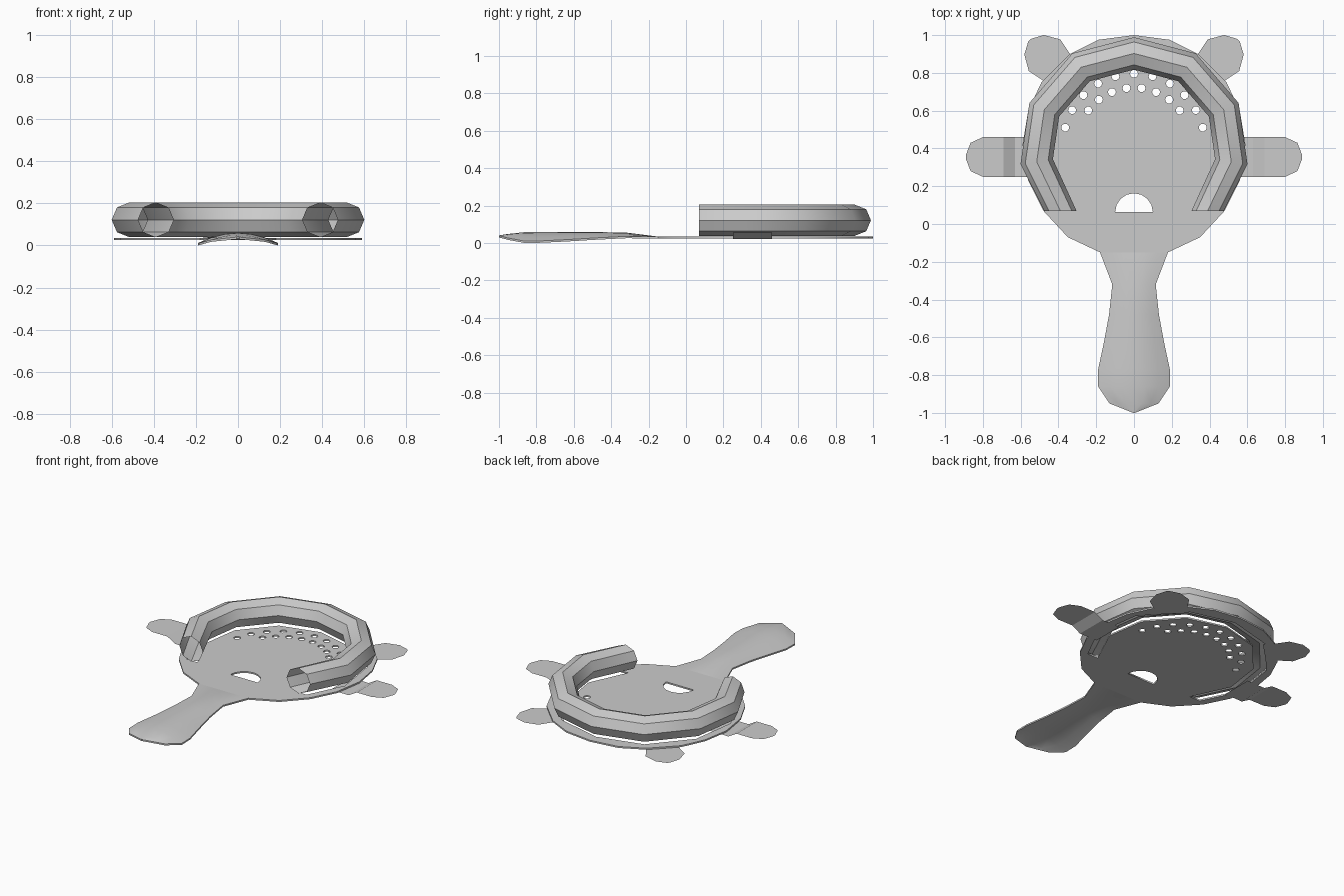
import bpy, bmesh, math
from mathutils import Vector

if "Cube" in bpy.data.objects:
    bpy.data.objects.remove(bpy.data.objects["Cube"])

CY = 0.42  # centre of the round plate


def mesh_object(name, bm, angle=None):
    bmesh.ops.recalc_face_normals(bm, faces=bm.faces)
    me = bpy.data.meshes.new(name)
    bm.to_mesh(me)
    bm.free()
    ob = bpy.data.objects.new(name, me)
    bpy.context.collection.objects.link(ob)
    if angle:
        select(ob)
        bpy.ops.object.shade_smooth_by_angle(angle=math.radians(angle))
    return ob


def select(ob):
    bpy.ops.object.select_all(action='DESELECT')
    ob.select_set(True)
    bpy.context.view_layer.objects.active = ob


def loft(bm, rows, closed=False):
    rings = [[bm.verts.new(p) for p in row] for row in rows]
    n = len(rings[0])
    for a, b in zip(rings, rings[1:]):
        for i in range(n if closed else n - 1):
            j = (i + 1) % n
            bm.faces.new((a[i], a[j], b[j], b[i]))
    return rings


def circle(x, y, r, n, start=0, sweep=360):
    k = n if sweep == 360 else n - 1
    return [(x + r * math.cos(math.radians(start + sweep * i / k)),
             y + r * math.sin(math.radians(start + sweep * i / k))) for i in range(n)]


def mirrored(half):
    # half runs from the end to the middle point on x = 0
    return half + [(-x, y) for x, y in half[-2::-1]]


# spring centre line and its mitred sideways directions
path = [Vector(p) for p in mirrored([(0.39, 0.07), (0.515, 0.33), (0.475, 0.605),
                                     (0.28, 0.83), (0, 0.903)])]
side = []
for i, p in enumerate(path):
    if i in (0, len(path) - 1):
        side.append(Vector((1.03 if i == 0 else -1.03, 0)))
    else:
        d0, d1 = (p - path[i - 1]).normalized(), (path[i + 1] - p).normalized()
        t = (d0 + d1).normalized()
        side.append(Vector((t.y, -t.x)) / t.dot(d1))

# round plate with slot, drain holes and half-round opening
rim = mirrored([(0.18, -0.15), (0.35, -0.07), (0.48, 0.07), (0.56, 0.23), (0.59, 0.42),
                (0.56, 0.60), (0.49, 0.75), (0.34, 0.90), (0.19, 0.975), (0, 1.0)])
slot_mid = [path[0] + Vector((0.01, 0.02))] + path[1:-1] + [path[-1] + Vector((-0.01, 0.02))]
slot = [p + s * 0.035 for p, s in zip(slot_mid, side)]
slot += [p - s * 0.04 for p, s in zip(slot_mid, side)][::-1]
loops = [rim, slot, circle(0, 0.063, 0.1, 9, 0, 180)]
for r, count in ((0.375, 11), (0.302, 8)):
    for i in range(count):
        a = math.radians(90 + 15.2 * (i - (count - 1) / 2))
        loops.append(circle(r * math.cos(a), CY + r * math.sin(a), 0.021, 10))

cu = bpy.data.curves.new("plate", 'CURVE')
cu.dimensions = '2D'
cu.fill_mode = 'BOTH'
cu.extrude = 0.005
for pts in loops:
    sp = cu.splines.new('POLY')
    sp.points.add(len(pts) - 1)
    for q, p in zip(sp.points, pts):
        q.co = (p[0], p[1], 0, 1)
    sp.use_cyclic_u = True
plate = bpy.data.objects.new("plate", cu)
bpy.context.collection.objects.link(plate)
plate.location.z = 0.03
select(plate)
bpy.ops.object.convert(target='MESH')

# arched handle: y, half width, crown height, edge height
stations = [(-0.15, 0.18, 0.035, 0.035), (-0.32, 0.115, 0.056, 0.036),
            (-0.48, 0.132, 0.059, 0.028), (-0.63, 0.16, 0.06, 0.019),
            (-0.77, 0.19, 0.06, 0.012), (-0.86, 0.19, 0.059, 0.010),
            (-0.95, 0.13, 0.049, 0.027), (-1.0, 0.004, 0.041, 0.040)]
bm = bmesh.new()
layers = []
for drop in (0, 0.01):
    layers.append([[(w * k, y, zc + (ze - zc) * k * k - drop)
                    for k in (-1, -0.67, -0.33, 0, 0.33, 0.67, 1)]
                   for y, w, zc, ze in stations])
loft(bm, [top + low[::-1] for top, low in zip(*layers)], closed=True)
mesh_object("handle", bm, 40)

# coil spring sleeve: open eight-sided tube
bm = bmesh.new()
rows = []
for p, s in zip(path, side):
    rows.append([(p.x + s.x * u, p.y + s.y * u, 0.122 + v)
                 for u, v in circle(0, 0, 0.083, 8)])
loft(bm, rows, closed=True)
mesh_object("spring", bm, 36)


def tab(name, sx, angle, cy, profile):
    # profile: distance outward, half width, height
    c, s = math.cos(math.radians(angle)), math.sin(math.radians(angle))
    bm = bmesh.new()
    loft(bm, [[(sx * (u * c - v * s), cy + u * s + v * c, z) for v in (-w, w)]
              for u, w, z in profile])
    mesh_object(name, bm)


# support tabs around the rim
side_profile = [(0.5, 0.105, 0.024), (0.63, 0.105, 0.022), (0.69, 0.105, 0.056),
                (0.80, 0.105, 0.056), (0.865, 0.075, 0.056), (0.89, 0.01, 0.056)]
rear_profile = [(0.51, 0.1, 0.024), (0.58, 0.1, 0.024), (0.67, 0.118, 0.024),
                (0.748, 0.073, 0.024), (0.782, 0.01, 0.024)]
for label, sx in (("right", 1), ("left", -1)):
    tab("side_tab_" + label, sx, 0, 0.355, side_profile)
    tab("rear_tab_" + label, sx, 45, CY, rear_profile)
